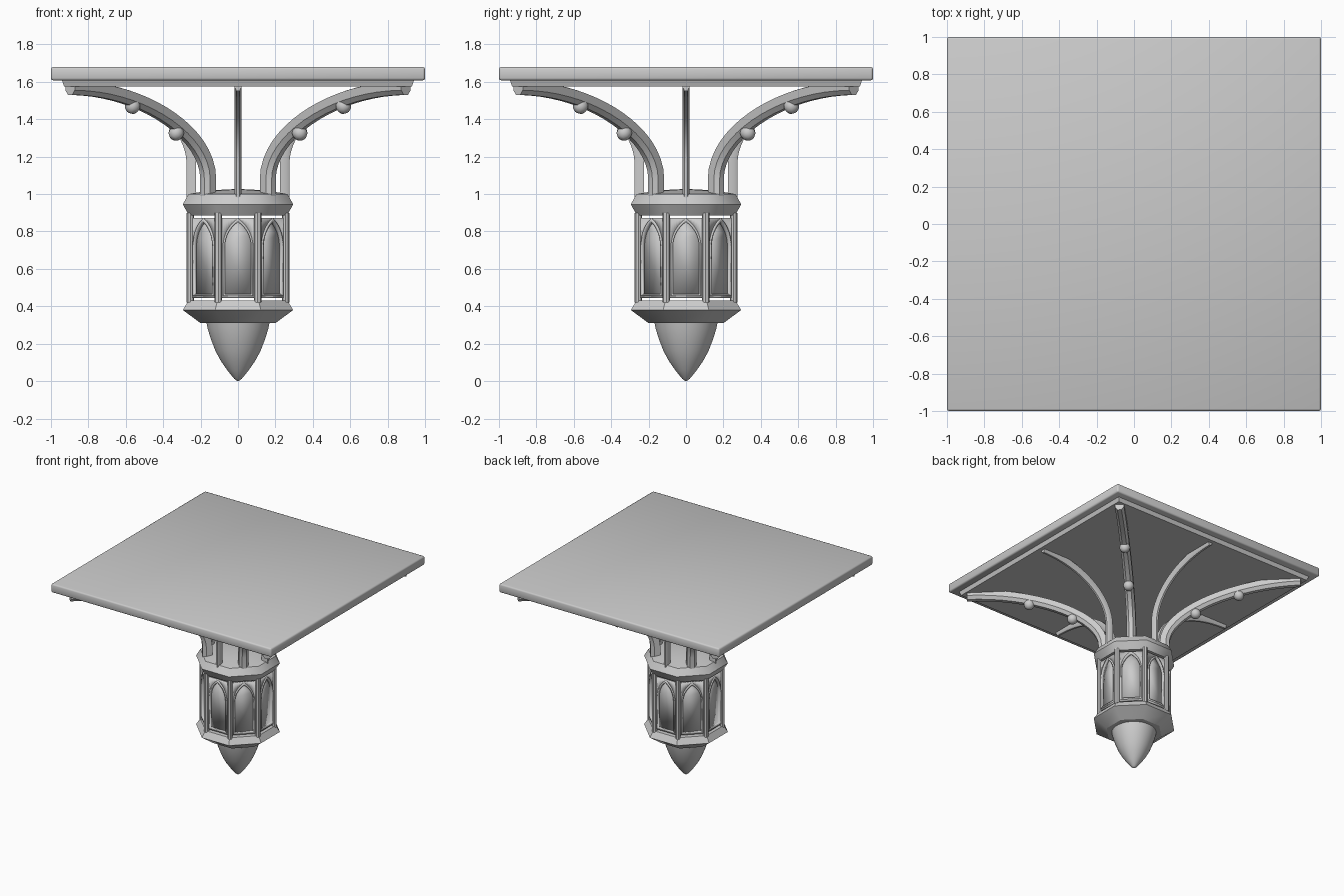
import bpy, bmesh, math
from mathutils import Vector, Matrix
from mathutils.geometry import interpolate_bezier

if "Cube" in bpy.data.objects:
    bpy.data.objects.remove(bpy.data.objects["Cube"])

stone = bpy.data.materials.new("grey_stone")
stone.diffuse_color = (0.6, 0.6, 0.6, 1)
stone.use_nodes = True
stone.node_tree.nodes["Principled BSDF"].inputs["Base Color"].default_value = stone.diffuse_color


def finish(name, bm, angle=35, turn=0.0, thick=0.0):
    """Turn a bmesh into a named stone object."""
    bmesh.ops.recalc_face_normals(bm, faces=bm.faces)
    me = bpy.data.meshes.new(name)
    bm.to_mesh(me)
    bm.free()
    me.materials.append(stone)
    ob = bpy.data.objects.new(name, me)
    bpy.context.collection.objects.link(ob)
    ob.rotation_euler.z = turn
    if thick:
        mod = ob.modifiers.new("thickness", 'SOLIDIFY')
        mod.thickness, mod.offset = thick, 0
    bpy.ops.object.select_all(action='DESELECT')
    ob.select_set(True)
    bpy.context.view_layer.objects.active = ob
    bpy.ops.object.shade_smooth_by_angle(angle=math.radians(angle))
    return ob


def loft(bm, rings, caps=True):
    """Join rings of points into a closed skin."""
    vs = [[bm.verts.new(p) for p in ring] for ring in rings]
    for a, b in zip(vs, vs[1:]):
        for i in range(len(a)):
            j = (i + 1) % len(a)
            bm.faces.new((a[i], a[j], b[j], b[i]))
    if caps:
        bm.faces.new(vs[0])
        bm.faces.new(vs[-1])


def lathe(name, profile, sides, angle=35):
    """Stack regular rings; radii are measured to the flats."""
    k = 1 / math.cos(math.pi / sides)
    bm = bmesh.new()
    loft(bm, [[(r * k * math.cos((i + .5) * math.tau / sides),
                r * k * math.sin((i + .5) * math.tau / sides), z)
               for i in range(sides)] for r, z in profile])
    return finish(name, bm, angle)


def slab(name, half_low, half_high, z0, z1, bevel):
    bm = bmesh.new()
    loft(bm, [[(x * h, y * h, z) for x, y in ((-1, -1), (1, -1), (1, 1), (-1, 1))]
              for h, z in ((half_low, z0), (half_high, z1))])
    if bevel:
        bmesh.ops.bevel(bm, geom=bm.edges[:], offset=bevel, segments=2,
                        profile=0.5, affect='EDGES')
    finish(name, bm, 60 if bevel else 30)


# Table slab and the moulding under it
slab("top_slab", 1.0, 1.0, 1.608, 1.68, 0.012)
slab("slab_trim", 0.93, 0.942, 1.576, 1.61, 0)

# Pendant, lower and upper collars
lathe("pendant", [(0.003, 0.0), (0.02, 0.012), (0.055, 0.055), (0.09, 0.105),
                  (0.12, 0.16), (0.145, 0.225), (0.162, 0.28), (0.17, 0.32)], 32, 40)
lathe("lower_collar", [(0.2, 0.31), (0.295, 0.38), (0.265, 0.43)], 8)
lathe("upper_collar", [(0.262, 0.885), (0.295, 0.945), (0.265, 1.0),
                       (0.15, 1.02), (0.03, 1.026)], 8, 44)


def arch(a, foot, spring=0.72, steps=8):
    """Pointed arch outline in x, z from left foot to right foot."""
    h = a * 1.87
    rad = (a * a + h * h) / (2 * a)
    top = math.asin(h / rad)
    half = [(a - rad + rad * math.cos(top * i / steps),
             spring + rad * math.sin(top * i / steps)) for i in range(steps + 1)]
    left = [(-x, z) for x, z in half]
    return [(-a, foot)] + left + half[-2::-1] + [(a, foot)]


def strip(name, inner, outer, depth, turn, thick):
    """Flat band between two matching outlines."""
    bm = bmesh.new()
    loft(bm, [[(x, -depth, z) for x, z in o] for o in (inner, outer)], caps=False)
    finish(name, bm, 30, turn, thick)


# Eight arched window bays with posts at the corners
opening = arch(0.077, 0.46)
surround = [(-0.09, 0.445), (-0.09, 0.72)]
surround += [(max(-0.09, min(0.09, x * 1.25)), 0.872) for x, z in opening[2:-2]]
surround += [(0.09, 0.72), (0.09, 0.445)]
for i in range(8):
    turn = i * math.pi / 4
    strip("window_surround", opening, surround, 0.247, turn, 0.02)
    strip("window_bead", arch(0.07, 0.465), arch(0.08, 0.455), 0.25, turn, 0.03)
    bm = bmesh.new()
    bm.faces.new([bm.verts.new((x, -0.238, z)) for x, z in opening])
    finish("window_panel", bm, 30, turn, 0.01)
    bm = bmesh.new()
    c = Vector((0, -0.275))
    loft(bm, [[(c.x + 0.02 * math.cos(k * math.tau / 8 + .39),
                c.y + 0.02 * math.sin(k * math.tau / 8 + .39), z)
               for k in range(8)] for z in (0.42, 0.9)])
    finish("corner_post", bm, 30, turn + math.pi / 8)


def rib(name, turn, foot, curve, width, depth):
    """Sweep a chamfered section along the underside line of a rib."""
    pts = [Vector(foot)] + interpolate_bezier(*[Vector((r, 0, z)) for r, z in curve], 18)
    w = width / 2
    section = [(-w, depth), (w, depth), (w, depth * .35), (w * .45, 0),
               (-w * .45, 0), (-w, depth * .35)]
    rings = []
    for i, p in enumerate(pts):
        t = (pts[min(i + 1, len(pts) - 1)] - pts[max(i - 1, 0)]).normalized()
        n = Vector((-t.z, 0, t.x))
        rings.append([p + n * d + Vector((0, s, 0)) for s, d in section])
    bm = bmesh.new()
    loft(bm, rings)
    finish(name, bm, 30, turn)


# Four large corner ribs with bosses, four slim ribs towards the sides
for i in range(4):
    turn = i * math.pi / 2
    corner = turn + math.pi / 4
    rib("corner_rib", corner, (0.27, 0, 0.97),
        [(0.27, 1.08), (0.27, 1.3), (0.75, 1.53), (1.27, 1.53)], 0.07, 0.07)
    rib("side_rib", turn, (0.275, 0, 0.97),
        [(0.275, 1.16), (0.275, 1.36), (0.5, 1.55), (0.9, 1.552)], 0.036, 0.05)
    for r, z, tilt in ((0.467, 1.327, 0.75), (0.797, 1.47, 0.35)):
        bm = bmesh.new()
        bmesh.ops.create_uvsphere(
            bm, u_segments=10, v_segments=6, radius=0.042,
            matrix=Matrix.Translation((r, 0, z)) @ Matrix.Rotation(-tilt, 4, 'Y'))
        finish("rib_boss", bm, 40, corner)
